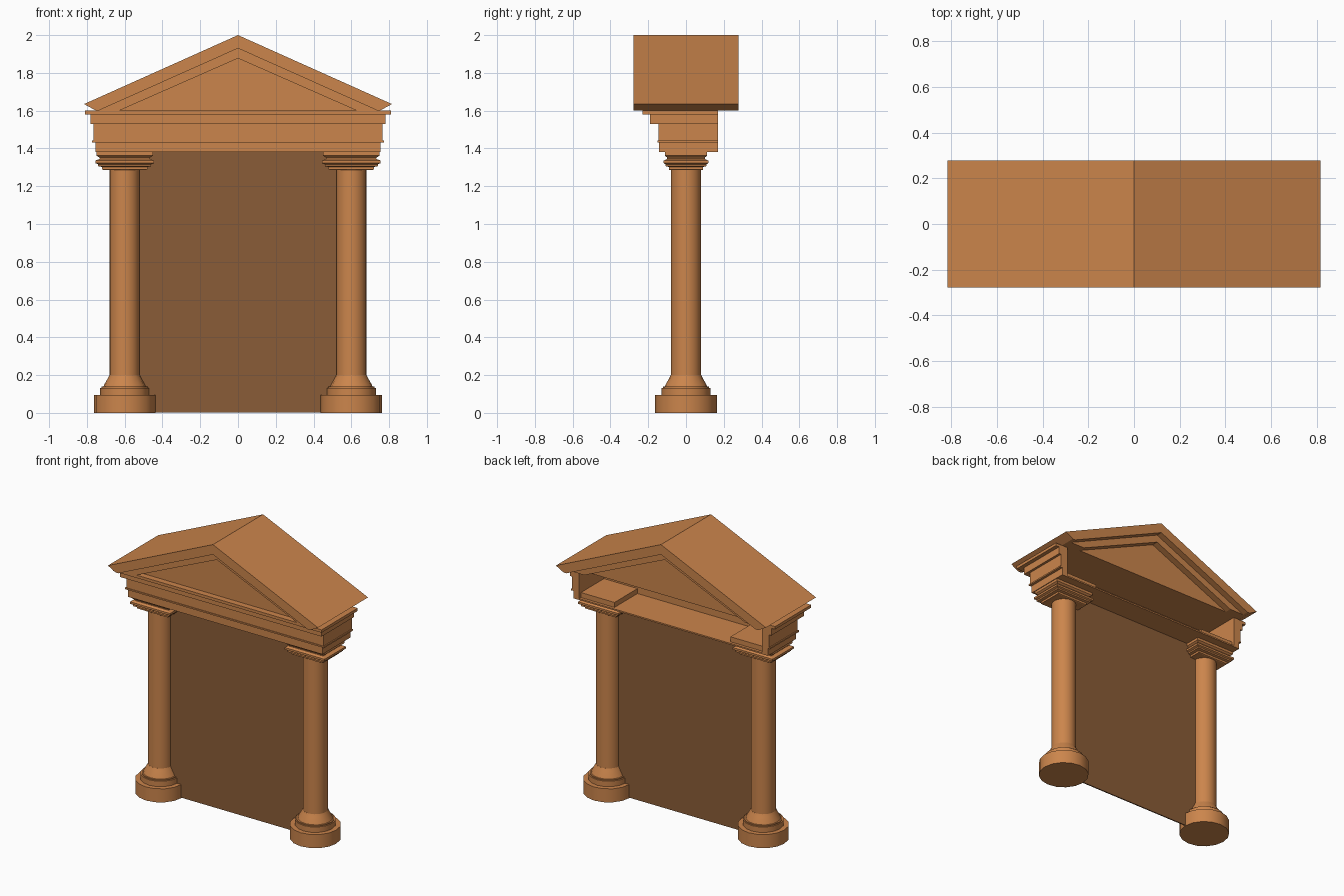
import bpy, bmesh, math

if "Cube" in bpy.data.objects:
    bpy.data.objects.remove(bpy.data.objects["Cube"])


def material(name, color):
    m = bpy.data.materials.new(name)
    m.diffuse_color = (*color, 1)
    m.use_nodes = True
    m.node_tree.nodes["Principled BSDF"].inputs["Base Color"].default_value = m.diffuse_color
    return m


STONE = material("terracotta", (0.60, 0.235, 0.072))
PANEL = material("dark brown", (0.255, 0.108, 0.038))


def finish(bm, name, mat=STONE, smooth=False):
    bmesh.ops.recalc_face_normals(bm, faces=bm.faces)
    me = bpy.data.meshes.new(name)
    bm.to_mesh(me)
    bm.free()
    ob = bpy.data.objects.new(name, me)
    bpy.context.collection.objects.link(ob)
    me.materials.append(mat)
    if smooth:
        bpy.ops.object.select_all(action='DESELECT')
        ob.select_set(True)
        bpy.context.view_layer.objects.active = ob
        bpy.ops.object.shade_smooth_by_angle(angle=math.radians(32))
    return ob


def prism(name, pts, vec, mat=STONE):
    """Extrude a closed 3D outline along a vector."""
    bm = bmesh.new()
    f = bm.faces.new([bm.verts.new(p) for p in pts])
    top = bmesh.ops.extrude_face_region(bm, geom=[f])["geom"]
    bmesh.ops.translate(bm, vec=vec, verts=[g for g in top if isinstance(g, bmesh.types.BMVert)])
    if f.is_valid and not any(len(e.link_faces) > 2 for e in f.edges) and all(len(e.link_faces) < 2 for e in f.edges):
        bm.faces.remove(f)
    # close the starting side if the extrusion left it open
    bmesh.ops.holes_fill(bm, edges=[e for e in bm.edges if e.is_boundary])
    return finish(bm, name, mat)


def box(name, x0, x1, y0, y1, z0, z1, mat=STONE):
    return prism(name, [(x0, y0, z0), (x1, y0, z0), (x1, y1, z0), (x0, y1, z0)],
                 (0, 0, z1 - z0), mat)


def loft(name, cx, rings, smooth=False):
    """Skin closed rings of (x, y, z) points, capped at both ends."""
    bm = bmesh.new()
    vs = [[bm.verts.new((cx + x, y, z)) for x, y, z in r] for r in rings]
    n = len(vs[0])
    for a, b in zip(vs, vs[1:]):
        for i in range(n):
            j = (i + 1) % n
            bm.faces.new((a[i], a[j], b[j], b[i]))
    bm.faces.new(vs[0])
    bm.faces.new(vs[-1])
    return finish(bm, name, STONE, smooth)


def circle(r, z, n):
    return [(r * math.cos(2 * math.pi * i / n), r * math.sin(2 * math.pi * i / n), z) for i in range(n)]


def rect(hx, hy, z):
    return [(-hx, -hy, z), (hx, -hy, z), (hx, hy, z), (-hx, hy, z)]


# Columns: base, shaft and stepped rectangular capital
base = [(.163, 0), (.163, .095), (.13, .095), (.13, .133), (.122, .133), (.122, .14),
        (.112, .14), (.108, .15), (.088, .185), (.081, .20)]
cap = [(.10, .085, 1.285), (.12, .09, 1.288), (.12, .09, 1.302), (.14, .108, 1.306),
       (.14, .108, 1.316), (.155, .118, 1.322), (.155, .118, 1.336), (.13, .10, 1.345),
       (.135, .10, 1.352), (.15, .112, 1.362), (.15, .112, 1.38)]
for side, s in (("left", -1), ("right", 1)):
    cx = .6 * s
    loft(side + "_column_base", cx, [circle(r, z, 16) for r, z in base], True)
    loft(side + "_column_shaft", cx, [circle(.08, z, 24) for z in (.19, 1.29)], True)
    loft(side + "_column_capital", cx, [rect(*c) for c in cap])
    # Block above the capital, inside the hollow entablature
    xs = sorted((.45 * s, .71 * s))
    box(side + "_bearing_block", *xs, -.11, .15, 1.385, 1.425)

# Back panel between the columns
box("door_panel", -.6, .6, -.004, .004, .003, 1.38, PANEL)

# Entablature: U-shaped tiers, open at the back
IX, IY, BACK = .71, -.105, .17
tiers = [("architrave", .755, -.142, 1.38, 1.432), ("fillet", .773, -.15, 1.432, 1.442),
         ("frieze", .765, -.145, 1.442, 1.53), ("bed_moulding", .782, -.19, 1.53, 1.58),
         ("cornice", .81, -.23, 1.58, 1.60)]
for name, hx, fy, z0, z1 in tiers:
    prism(name, [(-hx, BACK, z0), (-hx, fy, z0), (hx, fy, z0), (hx, BACK, z0),
                 (IX, BACK, z0), (IX, IY, z0), (-IX, IY, z0), (-IX, BACK, z0)], (0, 0, z1 - z0))
box("entablature_floor", -.73, .73, -.12, BACK, 1.38, 1.39)


# Pediment: two stepped raking mouldings and the recessed gable
def gable(name, pts, hy):
    prism(name, [(x, -hy, z) for x, z in pts], (0, 2 * hy, 0))


Z = 1.602
gable("roof", [(-.755, Z), (-.815, 1.635), (0, 2), (.815, 1.635), (.755, Z),
               (.735, Z), (0, 1.93), (-.735, Z)], .278)
gable("raking_moulding", [(-.735, Z), (0, 1.93), (.735, Z), (.625, Z), (0, 1.877), (-.625, Z)], .235)
gable("gable_wall", [(-.625, Z), (0, 1.877), (.625, Z)], .19)
